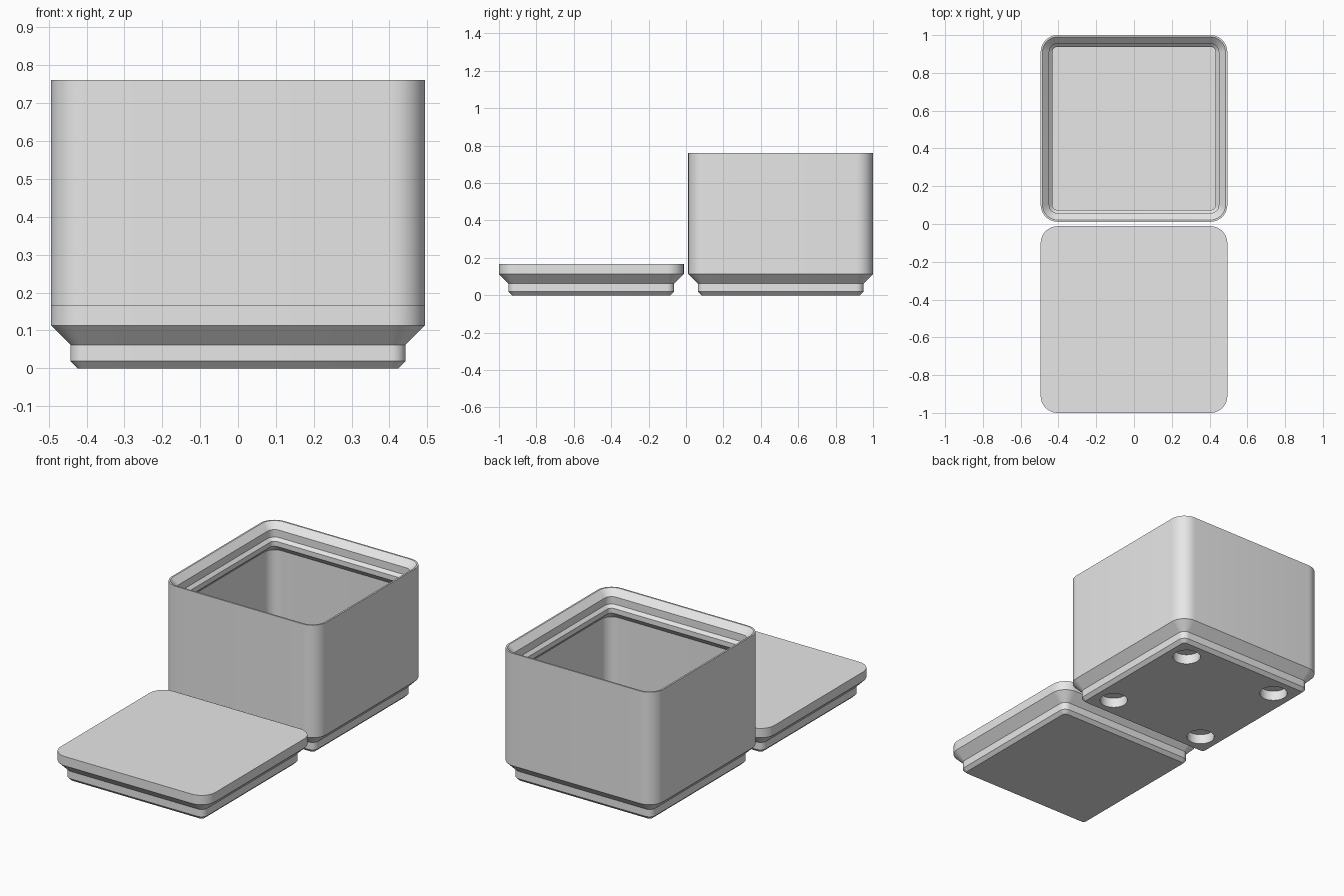
import bpy, bmesh, math

if "Cube" in bpy.data.objects:
    bpy.data.objects.remove(bpy.data.objects["Cube"])

S = 1 / 42          # one 42 mm grid cell is one unit long
HALF = 41.5 / 2     # half width of the body in mm
RADIUS = 3.75       # outer corner radius in mm
CORNER_STEPS = 10

grey = bpy.data.materials.new("light grey plastic")
grey.diffuse_color = (0.8, 0.8, 0.8, 1)
grey.use_nodes = True
grey.node_tree.nodes["Principled BSDF"].inputs["Base Color"].default_value = grey.diffuse_color


def ring(bm, inset, z):
    """Rounded square, inset from the outer wall, at height z (mm)."""
    r = RADIUS - inset
    c = HALF - RADIUS
    verts = []
    for k, (sx, sy) in enumerate([(1, 1), (-1, 1), (-1, -1), (1, -1)]):
        for i in range(CORNER_STEPS + 1):
            a = (k + i / CORNER_STEPS) * math.pi / 2
            verts.append(bm.verts.new(((sx * c + r * math.cos(a)) * S,
                                       (sy * c + r * math.sin(a)) * S, z * S)))
    return verts


def loft(name, profile, y):
    """Skin a list of (inset, z) rings and cap both ends."""
    bm = bmesh.new()
    rings = [ring(bm, d, z) for d, z in profile]
    bm.faces.new(list(reversed(rings[0])))
    for lo, hi in zip(rings, rings[1:]):
        n = len(lo)
        for i in range(n):
            j = (i + 1) % n
            bm.faces.new((lo[i], lo[j], hi[j], hi[i]))
    bm.faces.new(rings[-1])
    mesh = bpy.data.meshes.new(name)
    bm.to_mesh(mesh)
    bm.free()
    obj = bpy.data.objects.new(name, mesh)
    obj.location.y = y * S
    mesh.materials.append(grey)
    bpy.context.collection.objects.link(obj)
    return obj


def activate(obj):
    bpy.ops.object.select_all(action='DESELECT')
    obj.select_set(True)
    bpy.context.view_layer.objects.active = obj


# Stepped foot shared by both parts
foot = [(2.95, 0), (2.15, 0.8), (2.15, 2.6), (0, 4.75)]

# Lid: foot with a solid slab on top
lid = loft("lid", foot + [(0, 7)], -21.25)

# Bin: foot, outer wall, stepped stacking lip, undercut, inner wall and floor
lip = [(0, 32), (0.4, 32), (1.9, 30.5), (1.9, 28.7), (2.6, 28), (2.6, 26.8)]
inside = [(0.95, 25.15), (0.95, 7)]
storage_bin = loft("storage_bin", foot + lip + inside, 21.25)

# Four round magnet pockets in the underside of the bin
bm = bmesh.new()
for sx in (-13, 13):
    for sy in (-13, 13):
        made = bmesh.ops.create_cone(bm, cap_ends=True, segments=40,
                                     radius1=3.15 * S, radius2=3.15 * S, depth=4.8 * S)
        bmesh.ops.translate(bm, verts=made["verts"], vec=(sx * S, sy * S, 0))
mesh = bpy.data.meshes.new("magnet_pocket_cutter")
bm.to_mesh(mesh)
bm.free()
mesh.materials.append(grey)
cutter = bpy.data.objects.new("magnet_pocket_cutter", mesh)
cutter.location.y = 21.25 * S
cutter.hide_render = True
bpy.context.collection.objects.link(cutter)

cut = storage_bin.modifiers.new("magnet pockets", 'BOOLEAN')
cut.operation = 'DIFFERENCE'
cut.solver = 'EXACT'
cut.object = cutter
activate(storage_bin)
bpy.ops.object.modifier_apply(modifier=cut.name)
bpy.data.objects.remove(cutter)

# Smooth corners, crisp steps
for obj in (lid, storage_bin):
    activate(obj)
    bpy.ops.object.shade_smooth_by_angle(angle=math.radians(30))
